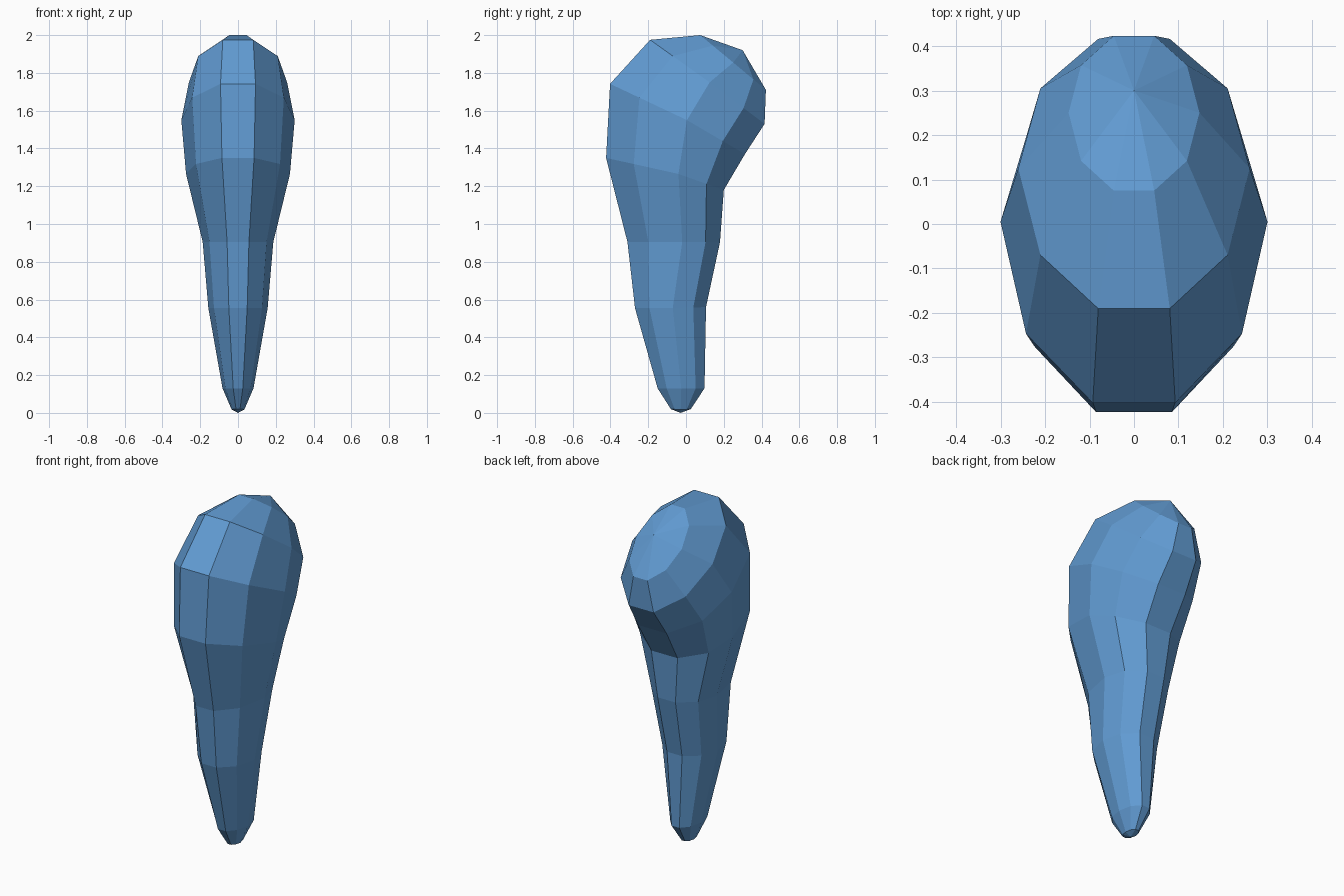
import bpy, bmesh
from math import sin, cos, pi
from mathutils import Vector

if "Cube" in bpy.data.objects:
    bpy.data.objects.remove(bpy.data.objects["Cube"])

SIDES = 10

# Tilted rings: half width, then (y, z) at the front, widest and back points
RINGS = [
    (0.034, (-0.080, 0.020), (-0.028, 0.018), (0.025, 0.020)),
    (0.082, (-0.150, 0.130), (-0.025, 0.130), (0.098, 0.130)),
    (0.157, (-0.270, 0.555), (-0.070, 0.555), (0.106, 0.560)),
    (0.187, (-0.310, 0.905), (-0.020, 0.905), (0.180, 0.905)),
    (0.275, (-0.423, 1.350), (-0.040, 1.265), (0.200, 1.180)),
    (0.300, (-0.402, 1.742), (0.005, 1.550), (0.312, 1.370)),
    (0.260, (-0.190, 1.975), (0.125, 1.750), (0.416, 1.530)),
    (0.147, (0.075, 2.000), (0.250, 1.855), (0.423, 1.710)),
]
TIP = (0, -0.028, 0.0)
CROWN = (0, 0.300, 1.920)


def ring_points(half_width, front, middle, back):
    # Flat-fronted decagon with separate front and back depth
    for i in range(SIDES):
        a = 2 * pi * (i + 0.5) / SIDES
        c = cos(a)
        end = Vector(front if c > 0 else back)
        mid = Vector(middle)
        p = mid + (end - mid) * abs(c) / cos(pi / SIDES)
        yield (half_width * sin(a), p.x, p.y)


bm = bmesh.new()
rows = [[bm.verts.new(p) for p in ring_points(*r)] for r in RINGS]

# Side wall
for low, high in zip(rows, rows[1:]):
    for i in range(SIDES):
        j = (i + 1) % SIDES
        bm.faces.new((low[i], low[j], high[j], high[i]))

# Fan caps at both ends
for row, apex in ((rows[0], TIP), (rows[-1], CROWN)):
    v = bm.verts.new(apex)
    for i in range(SIDES):
        bm.faces.new((row[i], row[(i + 1) % SIDES], v))

bmesh.ops.recalc_face_normals(bm, faces=bm.faces)
mesh = bpy.data.meshes.new("curved_club")
bm.to_mesh(mesh)
bm.free()

# Blue body
body = bpy.data.objects.new("curved_club", mesh)
bpy.context.collection.objects.link(body)
blue = bpy.data.materials.new("blue")
blue.diffuse_color = (0.12, 0.33, 0.65, 1)
blue.use_nodes = True
blue.node_tree.nodes["Principled BSDF"].inputs["Base Color"].default_value = blue.diffuse_color
mesh.materials.append(blue)
